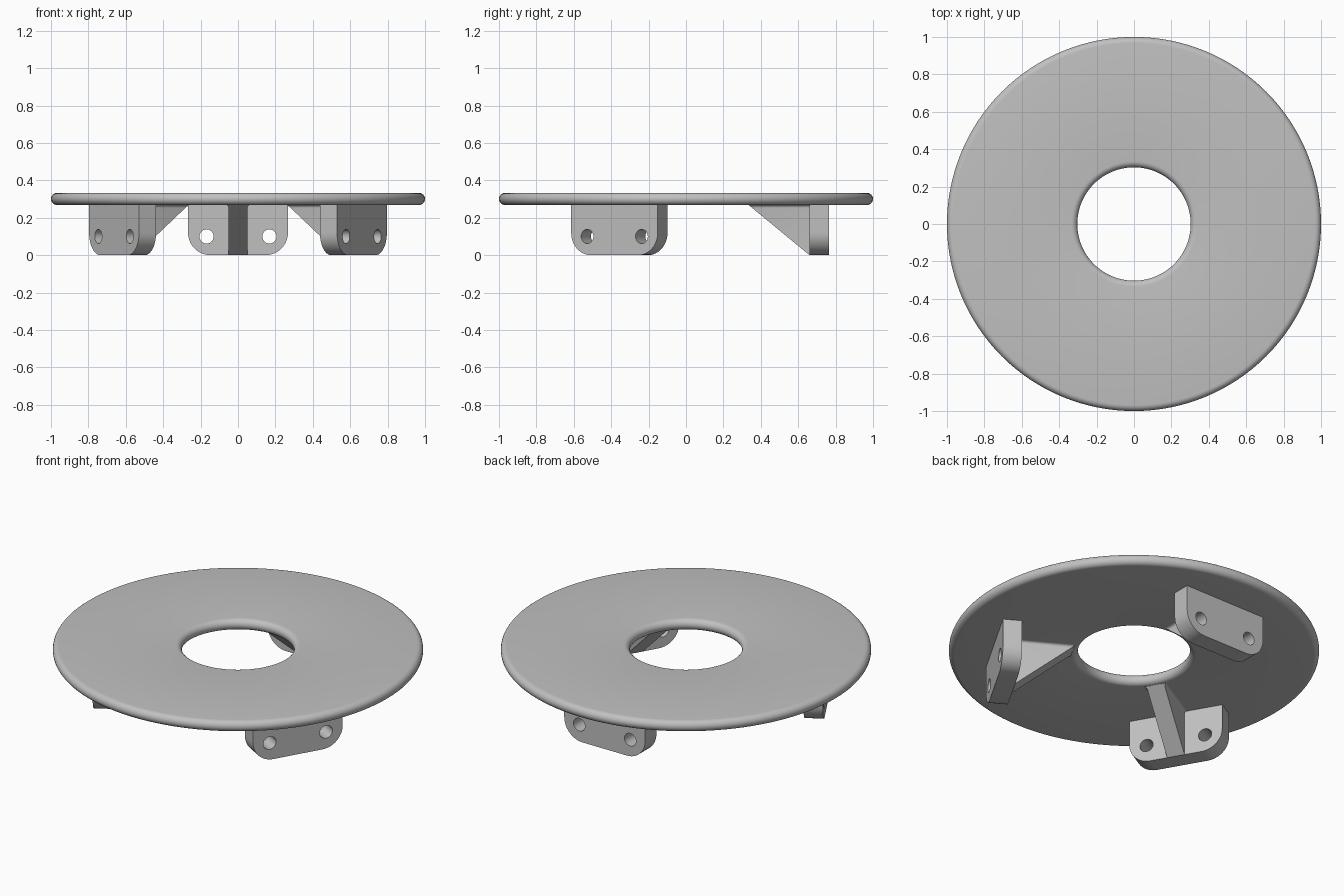
import bpy
import bmesh
from math import sin, cos, pi, radians
from mathutils import Matrix, Vector

cube = bpy.data.objects.get("Cube")
if cube:
    bpy.data.objects.remove(cube, do_unlink=True)

# Main sizes
TOP, UNDER = 0.333, 0.268
OUTER, HOLE = 1.0, 0.303
FRONT, BACK = 0.66, 0.765
HALF_W, CORNER = 0.267, 0.12

grey = bpy.data.materials.new("plain grey")
grey.use_nodes = True
colour = (0.53, 0.53, 0.53, 1)
grey.diffuse_color = colour
grey.node_tree.nodes["Principled BSDF"].inputs["Base Color"].default_value = colour


def arc(cx, cy, r, start, end, steps):
    """Points on an arc, angles in degrees."""
    angles = [radians(start + (end - start) * i / steps) for i in range(steps + 1)]
    return [(cx + r * cos(a), cy + r * sin(a)) for a in angles]


def add_loop(bm, points, place):
    """Closed edge loop; place maps a 2D point to 3D."""
    verts = [bm.verts.new(place(*p)) for p in points]
    return [bm.edges.new((v, verts[i - 1])) for i, v in enumerate(verts)]


def finish(bm, name, turn=0):
    bmesh.ops.recalc_face_normals(bm, faces=bm.faces)
    mesh = bpy.data.meshes.new(name)
    bm.to_mesh(mesh)
    bm.free()
    mesh.materials.append(grey)
    obj = bpy.data.objects.new(name, mesh)
    bpy.context.collection.objects.link(obj)
    obj.rotation_euler.z = turn
    bpy.ops.object.select_all(action='DESELECT')
    obj.select_set(True)
    bpy.context.view_layer.objects.active = obj
    bpy.ops.object.shade_smooth_by_angle(angle=radians(30))
    return obj


def extrude_loops(bm, loops, place, offset):
    """Fill nested outlines and thicken them."""
    edges = [e for pts in loops for e in add_loop(bm, pts, place)]
    bmesh.ops.triangle_fill(bm, use_beauty=True, edges=edges)
    geom = bmesh.ops.extrude_face_region(bm, geom=bm.faces[:])["geom"]
    moved = [g for g in geom if isinstance(g, bmesh.types.BMVert)]
    bmesh.ops.translate(bm, verts=moved, vec=offset)


def build_disc():
    """Flat ring with fully rounded inner and outer rims."""
    r = (TOP - UNDER) / 2
    mid = UNDER + r
    profile = arc(OUTER - r, mid, r, -90, 90, 12) + arc(HOLE + r, mid, r, 90, 270, 12)
    bm = bmesh.new()
    edges = add_loop(bm, profile, lambda x, z: (x, 0, z))
    bmesh.ops.spin(bm, geom=bm.verts[:] + edges, cent=(0, 0, 0), axis=(0, 0, 1),
                   angle=2 * pi, steps=128, use_merge=True)
    bmesh.ops.remove_doubles(bm, verts=bm.verts, dist=0.0001)
    finish(bm, "ring_disc")


def build_lug(name, turn):
    """Upright plate with rounded lower corners and two bolt holes."""
    top = UNDER + 0.01
    outline = [(HALF_W, top), (-HALF_W, top)]
    outline += arc(-HALF_W + CORNER, CORNER, CORNER, 180, 270, 12)
    outline += arc(HALF_W - CORNER, CORNER, CORNER, 270, 360, 12)
    holes = [arc(s * 0.168, 0.1, 0.038, 0, 345, 23) for s in (-1, 1)]
    bm = bmesh.new()
    extrude_loops(bm, [outline] + holes, lambda x, z: (x, FRONT, z),
                  (0, BACK - FRONT, 0))
    finish(bm, name, turn)


def build_gusset(name, turn):
    """Sloped rib behind the plate, flaring softly into the disc."""
    half, flare = 0.05, 0.015
    right = [(half, 0)] + arc(half + flare, UNDER - flare, flare, 180, 90, 5)
    right.append((half + flare, UNDER + 0.005))
    outline = right + [(-x, z) for x, z in reversed(right)]
    bm = bmesh.new()
    extrude_loops(bm, [outline], lambda x, z: (x, 0.32, z), (0, FRONT - 0.32 + 0.002, 0))
    slope = Vector((0, 0.335 - FRONT, UNDER))
    normal = slope.cross(Vector((1, 0, 0)))
    if normal.z > 0:
        normal.negate()
    cut = bmesh.ops.bisect_plane(bm, geom=bm.verts[:] + bm.edges[:] + bm.faces[:],
                                 plane_co=(0, FRONT, 0), plane_no=normal, clear_outer=True)
    rim = [g for g in cut["geom_cut"] if isinstance(g, bmesh.types.BMEdge)]
    bmesh.ops.triangle_fill(bm, use_beauty=True, edges=rim)
    finish(bm, name, turn)


build_disc()
for side, angle in (("back", 0), ("right", 120), ("left", 240)):
    build_lug(side + "_lug", radians(angle))
    build_gusset(side + "_gusset", radians(angle))
